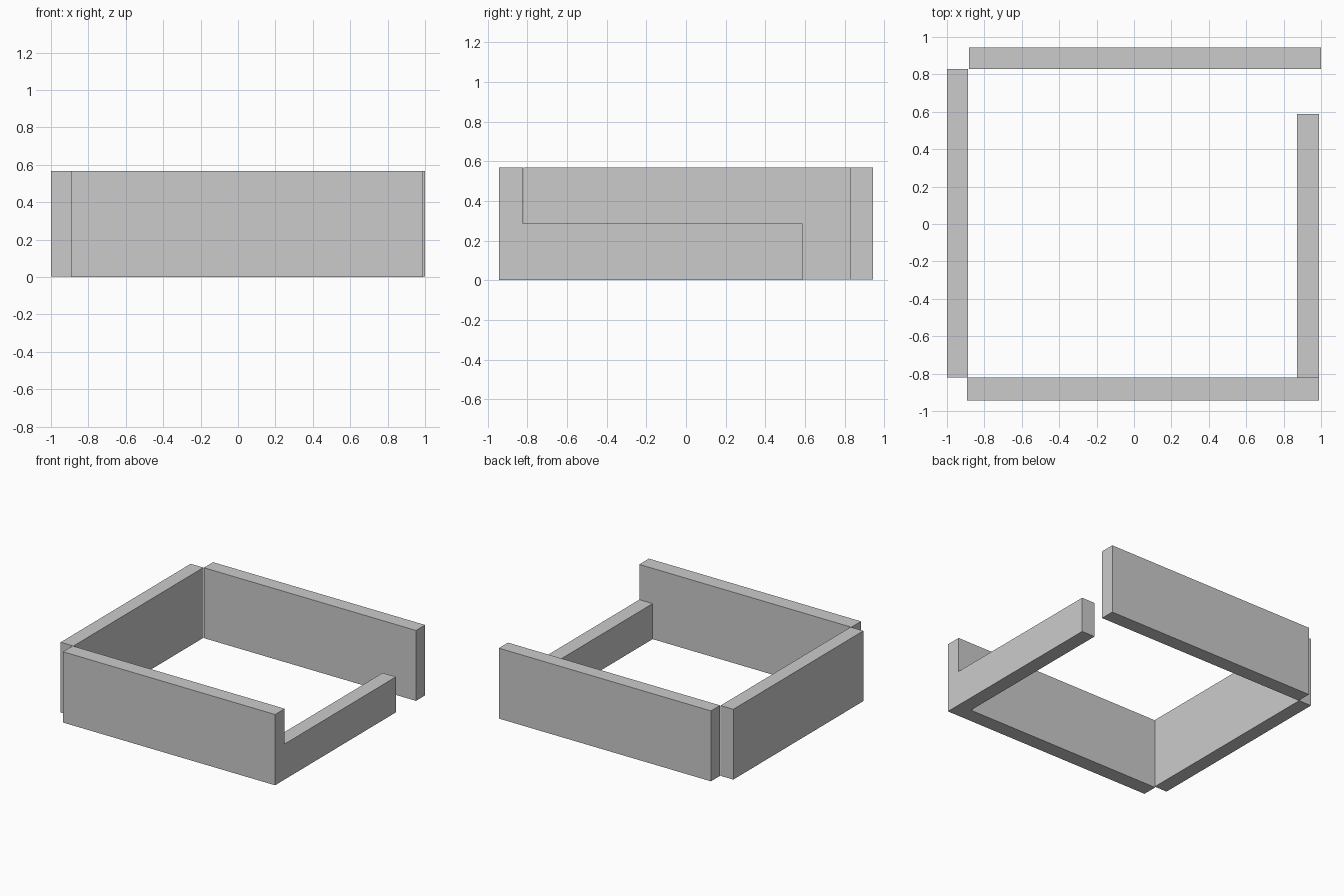
import bpy

if "Cube" in bpy.data.objects:
    bpy.data.objects.remove(bpy.data.objects["Cube"])


def wall(name, x, y, z):
    """Axis-aligned box from (min, max) ranges."""
    bpy.ops.mesh.primitive_cube_add(size=1)
    ob = bpy.context.object
    ob.name = name
    ob.location = [(a + b) / 2 for a, b in (x, y, z)]
    ob.scale = [b - a for a, b in (x, y, z)]
    bpy.ops.object.transform_apply(location=False, rotation=False, scale=True)
    return ob


H = 0.568        # full wall height
LOW = 0.285      # low wall height

# Three full-height walls meeting at their corners
wall("back_wall", (-0.882, 1.0), (0.828, 0.944), (0.003, H))
wall("left_wall", (-1.0, -0.887), (-0.82, 0.828), (0.004, H))
wall("front_wall", (-0.892, 0.99), (-0.944, -0.822), (0, H))

# Half-height right wall, leaving a doorway gap at the back
wall("right_low_wall", (0.872, 0.99), (-0.822, 0.588), (0, LOW))
